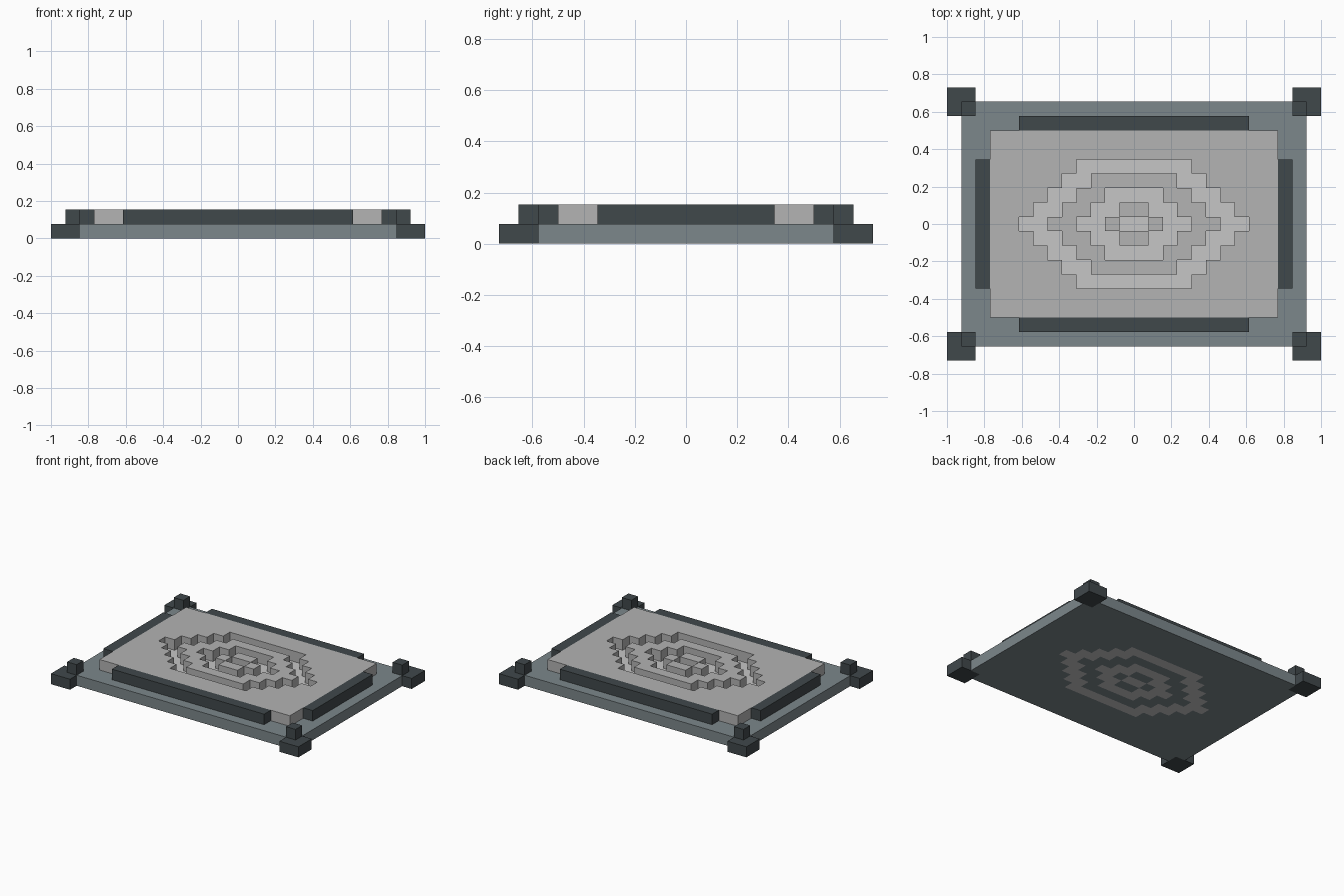
import bpy, bmesh

if "Cube" in bpy.data.objects:
    bpy.data.objects.remove(bpy.data.objects["Cube"])

U = 1 / 13  # one block of the build


def srgb(r, g, b):
    return tuple(((c / 255 + 0.055) / 1.055) ** 2.4 for c in (r, g, b)) + (1,)


def material(name, *rgb):
    m = bpy.data.materials.new(name)
    m.diffuse_color = srgb(*rgb)
    m.use_nodes = True
    m.node_tree.nodes["Principled BSDF"].inputs["Base Color"].default_value = m.diffuse_color
    return m


DARK = material("dark slate", 64, 72, 75)
BASE = material("blue grey", 124, 135, 139)
STONE = material("mid grey", 179, 179, 179)
PALE = material("pale grey", 198, 198, 198)


def finish(bm, name, mats):
    mesh = bpy.data.meshes.new(name)
    bm.to_mesh(mesh)
    bm.free()
    for m in mats:
        mesh.materials.append(m)
    ob = bpy.data.objects.new(name, mesh)
    bpy.context.collection.objects.link(ob)


def box(name, x0, x1, y0, y1, z0, z1, mat):
    bm = bmesh.new()
    bmesh.ops.create_cube(bm, size=1)
    for v in bm.verts:
        v.co.x = (x1 if v.co.x > 0 else x0) * U
        v.co.y = (y1 if v.co.y > 0 else y0) * U
        v.co.z = (z1 if v.co.z > 0 else z0) * U
    finish(bm, name, [mat])


def slab(name, cells, z0, z1, mats):
    """Grid of square cells {(column, row): material index}, raised to a slab."""
    bm = bmesh.new()
    for (i, k), idx in cells.items():
        pts = [(i, k - .5), (i + 1, k - .5), (i + 1, k + .5), (i, k + .5)]
        f = bm.faces.new([bm.verts.new((x * U, y * U, z0 * U)) for x, y in pts])
        f.material_index = idx
    bmesh.ops.remove_doubles(bm, verts=bm.verts, dist=1e-4)
    ext = bmesh.ops.extrude_face_region(bm, geom=bm.faces[:], use_keep_orig=True)
    top = [v for v in ext["geom"] if isinstance(v, bmesh.types.BMVert)]
    bmesh.ops.translate(bm, verts=top, vec=(0, 0, (z1 - z0) * U))
    bmesh.ops.recalc_face_normals(bm, faces=bm.faces)
    finish(bm, name, mats)


def column(i):
    return i + 1 if i >= 0 else -i


def carved(i, k):
    """Nested stepped diamonds: odd nesting depth means a sunken ring."""
    t, r = column(i) + abs(k), abs(k)
    return sum(t <= a and r <= b for a, b in
               ((8, 4), (6, 3), (4, 2), (2, 1), (1, 0))) % 2


# Base with pale ring floors; its corner cells belong to the corner feet
slab("base", {(i, k): carved(i, k) for i in range(-12, 12) for k in range(-8, 9)
              if not (column(i) == 12 and abs(k) == 8)}, 0, 1, [BASE, PALE])

# Raised panel with the rings cut out of it
slab("carved_panel", {(i, k): 0 for i in range(-10, 10) for k in range(-6, 7)
                      if not carved(i, k)}, 1, 2, [STONE])


def mirrored(a, b, s):
    return (a, b) if s > 0 else (-b, -a)


# Edge bars, corner feet and corner posts
for s in (-1, 1):
    box("long_bar", -8, 8, *mirrored(6.5, 7.5, s), 1, 2, DARK)
    box("short_bar", *mirrored(10, 11, s), -4.5, 4.5, 1, 2, DARK)
    for t in (-1, 1):
        box("corner_foot", *mirrored(11, 13, s), *mirrored(7.5, 9.5, t), 0, 1, DARK)
        box("corner_post", *mirrored(11, 12, s), *mirrored(7.5, 8.5, t), 1, 2, DARK)
